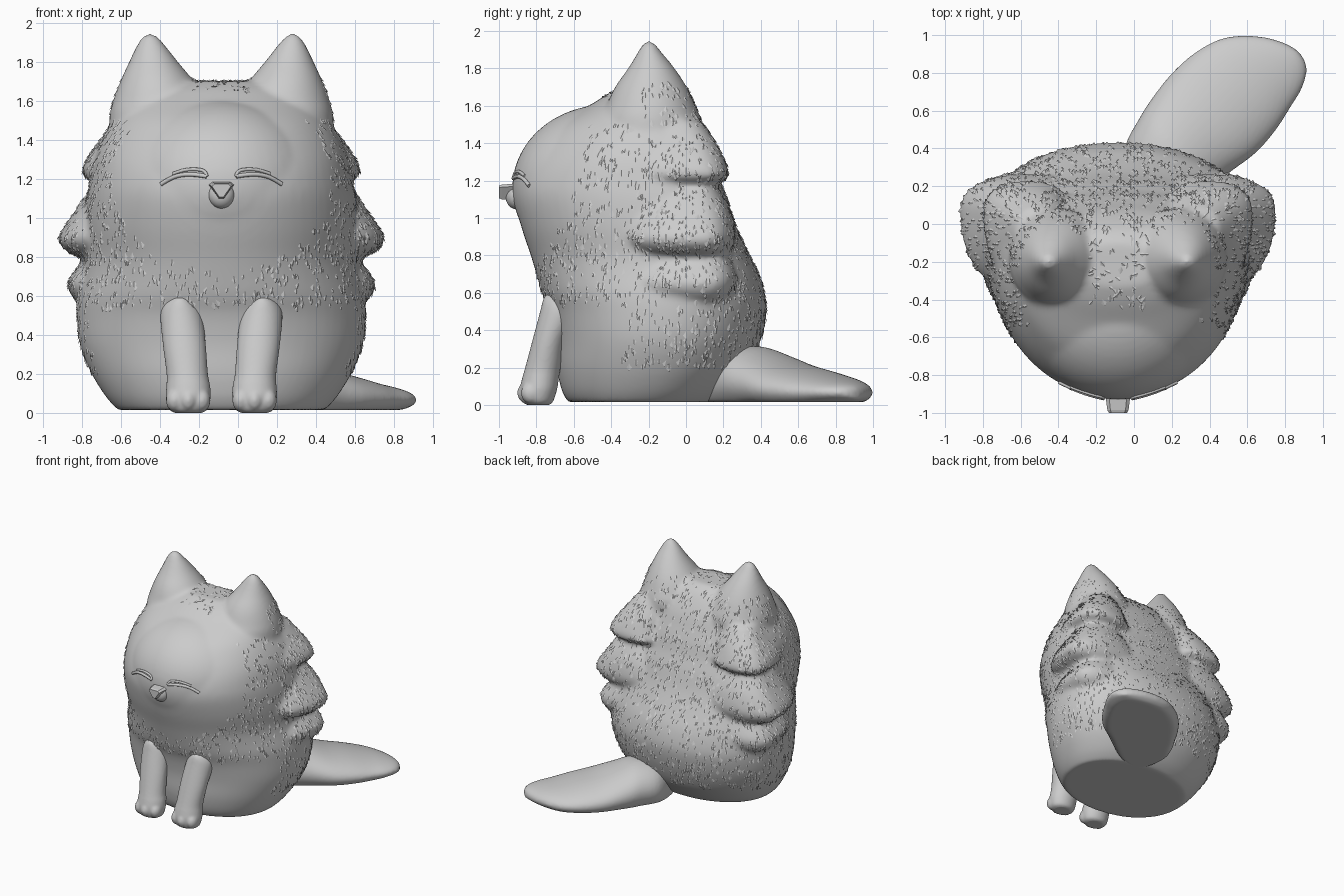
import bpy, bmesh, math, random
from mathutils import Vector, Matrix
from mathutils.bvhtree import BVHTree

if "Cube" in bpy.data.objects:
    bpy.data.objects.remove(bpy.data.objects["Cube"])

random.seed(4)
CX = -0.085          # symmetry line of the seated body
grey = bpy.data.materials.new("grey clay")
grey.diffuse_color = (0.6, 0.6, 0.6, 1)
grey.use_nodes = True
grey.node_tree.nodes["Principled BSDF"].inputs["Base Color"].default_value = grey.diffuse_color


def refine(rows, k=4):
    """Smoothly resample profile rows so lofts show no bands."""
    out = []
    for i in range(len(rows) - 1):
        a, b, c, d = (Vector(rows[min(max(j, 0), len(rows) - 1)]) for j in range(i - 1, i + 3))
        for m in range(k):
            t = m / k
            out.append(b + ((c - a) * t + (a * 2 - b * 5 + c * 4 - d) * t ** 2
                            + (b * 3 - a - c * 3 + d) * t ** 3) * .5)
    return out + [Vector(rows[-1])]


def loft(bm, rows, side=1, p=2.0, n=40):
    """Stack of ovals; row = z, centre x, half width, front y, back y, widest y ratio from back."""
    rings = []
    for z, cx, hx, yf, yb, wide in refine([(*r, .5)[:6] for r in rows]):
        cy = yb + (yf - yb) * wide
        ring = []
        for i in range(n):
            a = 2 * math.pi * i / n
            c, s = math.cos(a), math.sin(a)
            x = math.copysign(abs(c) ** (2 / p), c) * hx
            y = math.copysign(abs(s) ** (2 / p), s)
            y = cy + y * (yb - cy if y > 0 else cy - yf)
            ring.append(bm.verts.new((CX + side * (cx + x), y, z)))
        rings.append(ring)
    for a, b in zip(rings, rings[1:]):
        for i in range(n):
            j = (i + 1) % n
            bm.faces.new((a[i], a[j], b[j], b[i]))
    bm.faces.new(rings[0])
    bm.faces.new(rings[-1])


def ball(bm, centre, size):
    m = Matrix.Translation(Vector(centre) + Vector((CX, 0, 0))) @ Matrix.Diagonal((*size, 1))
    bmesh.ops.create_uvsphere(bm, u_segments=48, v_segments=32, radius=1, matrix=m)


def finish(name, bm, voxel=0, smooth=0, shade=True):
    bmesh.ops.recalc_face_normals(bm, faces=bm.faces)
    me = bpy.data.meshes.new(name)
    bm.to_mesh(me)
    bm.free()
    me.materials.append(grey)
    for f in me.polygons:
        f.use_smooth = shade
    ob = bpy.data.objects.new(name, me)
    bpy.context.collection.objects.link(ob)
    if voxel:
        r = ob.modifiers.new("merge", 'REMESH')
        r.mode, r.voxel_size, r.use_smooth_shade = 'VOXEL', voxel, True
        s = ob.modifiers.new("soften", 'SMOOTH')
        s.factor, s.iterations = 0.5, smooth
    return ob


# Body with head, face, ears and side tufts merged into one soft surface
bm = bmesh.new()
loft(bm, [(.015, 0, .53, -.63, .17, .48), (.08, 0, .59, -.665, .25, .47), (.2, 0, .665, -.69, .34, .46),
          (.35, 0, .725, -.70, .40, .45), (.5, 0, .74, -.73, .43, .43), (.6, 0, .735, -.77, .42, .4),
          (.7, 0, .715, -.80, .39, .36), (.8, 0, .70, -.83, .34, .32), (.95, 0, .70, -.88, .27, .3),
          (1.1, 0, .69, -.915, .22, .28), (1.2, 0, .67, -.905, .18, .28), (1.3, 0, .65, -.86, .15, .28),
          (1.4, 0, .61, -.79, .11, .28), (1.5, 0, .55, -.69, .07, .3), (1.6, 0, .46, -.52, .01, .35),
          (1.66, 0, .36, -.42, -.04, .4), (1.70, 0, .22, -.33, -.10, .5)], p=2.12, n=72)
ball(bm, (0, -.43, 1.16), (.52, .5, .445))
for s in (1, -1):
    # ears
    loft(bm, [(1.25, .32, .26, -.45, .06), (1.5, .315, .26, -.46, .08), (1.6, .32, .235, -.425, .05),
              (1.7, .33, .188, -.38, .005), (1.8, .348, .125, -.31, -.06),
              (1.88, .36, .075, -.262, -.125), (1.925, .365, .042, -.235, -.16),
              (1.948, .365, .012, -.21, -.19)], s)
    # tufts, from upper to lower
    loft(bm, [(1.18, .48, .14, -.20, .15, .3), (1.2, .48, .20, -.28, .20, .3), (1.23, .48, .235, -.32, .23, .3),
              (1.3, .48, .21, -.32, .21, .3), (1.4, .45, .17, -.30, .16, .3), (1.52, .42, .12, -.24, .08, .4)],
         s, 2.3)
    loft(bm, [(.79, .48, .19, -.2, .17, .3), (.82, .48, .30, -.30, .23, .3), (.88, .48, .355, -.36, .26, .3),
              (.94, .48, .335, -.36, .26, .3), (1.05, .48, .26, -.32, .23, .3), (1.18, .48, .17, -.25, .16, .3)],
         s, 2.3)
    loft(bm, [(.55, .48, .22, -.2, .18, .3), (.58, .48, .27, -.28, .24, .3), (.64, .48, .308, -.34, .27, .3),
              (.70, .48, .29, -.34, .27, .3), (.82, .48, .2, -.26, .22, .3)], s, 2.3)
body = finish("body", bm, .018, 8)

# Front legs with three toes each
for s, name in ((1, "front_leg_right"), (-1, "front_leg_left")):
    bm = bmesh.new()
    loft(bm, [(0, .17, .07, -.85, -.73), (.02, .17, .1, -.875, -.71), (.08, .17, .115, -.888, -.69),
              (.14, .17, .112, -.877, -.68), (.2, .175, .106, -.86, -.67), (.35, .19, .11, -.82, -.64),
              (.5, .205, .108, -.78, -.56), (.56, .21, .085, -.765, -.54), (.59, .21, .05, -.75, -.54)], s)
    for dx, y in ((-.07, -.826), (0, -.846), (.07, -.826)):
        ball(bm, (s * (.17 + dx), y, .065), (.044, .056, .058))
    finish(name, bm, .01, 3)

# Tail lying on the ground, swept back to one side
bm = bmesh.new()
tail = [(-.22, .05, -.02, .18), (-.16, .17, -.08, .25), (-.05, .29, -.15, .30), (.1, .335, -.19, .315),
        (.23, .36, -.21, .28), (.4, .374, -.24, .225), (.56, .36, -.235, .19), (.7, .315, -.21, .16),
        (.8, .24, -.19, .14), (.88, .14, -.155, .12), (.925, .05, -.11, .10), (.942, -.01, -.06, .08)]
loft(bm, [(t, (a + b) / 2, (a - b) / 2, -.06 + .11 * max(0, t) ** 3, h) for t, a, b, h in tail])
for v in bm.verts:
    t, w, h = v.co.z, v.co.x - CX, v.co.y
    v.co = (.2 + .68 * t - .73 * w, .25 + .73 * t + .68 * w, max(h, .015))
finish("tail", bm, .012, 4)

# Muzzle and three-sided nose
bm = bmesh.new()
ball(bm, (0, -.91, 1.118), (.066, .055, .07))
finish("muzzle", bm)
bm = bmesh.new()
tri = [(-.056, 1.165), (-.04, 1.178), (.04, 1.178), (.056, 1.165), (.012, 1.1), (-.012, 1.1)]
ends = [[bm.verts.new((CX + x * k, y, 1.14 + (z - 1.14) * k)) for x, z in tri]
        for y, k in ((-.9, 1.2), (-.985, 1), (-1.0, .86))]
for a, b in zip(ends, ends[1:]):
    for i in range(6):
        bm.faces.new((a[i], a[i - 1], b[i - 1], b[i]))
bm.faces.new(ends[0])
bm.faces.new(ends[-1])
finish("nose", bm, shade=False)

# Smiling closed eyelids laid on the face
bpy.context.view_layer.update()
deps = bpy.context.evaluated_depsgraph_get()
tree = BVHTree.FromObject(body, deps)


def ridge(name, pts, side, radius):
    cu = bpy.data.curves.new(name, 'CURVE')
    cu.dimensions, cu.bevel_depth, cu.bevel_resolution, cu.use_fill_caps = '3D', radius, 2, True
    sp = cu.splines.new('NURBS')
    sp.points.add(len(pts) - 1)
    sp.use_endpoint_u, sp.order_u = True, 3
    for q, (x, z) in zip(sp.points, pts):
        hit = tree.ray_cast(Vector((CX + side * x, -2, z)), Vector((0, 1, 0)))[0]
        q.co = (hit.x, hit.y - .003, z, 1)
    cu.materials.append(grey)
    bpy.context.collection.objects.link(bpy.data.objects.new(name, cu))


for s, w in ((1, "right"), (-1, "left")):
    ridge("eyelid_" + w, [(.075, 1.212), (.13, 1.222), (.2, 1.222), (.26, 1.205), (.31, 1.172)], s, .011)
    ridge("brow_fold_" + w, [(.075, 1.212), (.08, 1.24), (.13, 1.25), (.2, 1.245), (.25, 1.225)], s, .009)

# Small fur flakes pointing down over the coat
ev = body.evaluated_get(deps)
me = ev.to_mesh()
spots = [(f.center.copy(), f.normal.copy()) for f in me.polygons]
ev.to_mesh_clear()
bm = bmesh.new()
for _ in range(5500):
    p, n = random.choice(spots)
    x = p.x - CX
    on_face = p.y < -.42 and (x / .56) ** 2 + ((p.z - 1.19) / .46) ** 2 < 1
    on_belly = p.z < .54 and p.y < -.35
    if on_face or on_belly or p.z < .2 or p.z > 1.72 or (p.z > 1.5 and n.y < -.2 and abs(x) > .15):
        continue
    down = Vector((random.uniform(-.4, .4), random.uniform(-.2, .2), -1))
    down = (down - n * down.dot(n)).normalized()
    side = n.cross(down)
    k = random.uniform(.7, 1.2)
    top, l, r, tip = [bm.verts.new(q) for q in (
        p - down * .03 * k - n * .004, p - side * .019 * k - n * .004,
        p + side * .019 * k - n * .004, p + down * .022 * k + n * .008)]
    for f in ((top, l, tip), (top, tip, r), (l, r, tip), (top, r, l)):
        bm.faces.new(f)
finish("fur_flakes", bm, shade=False)
